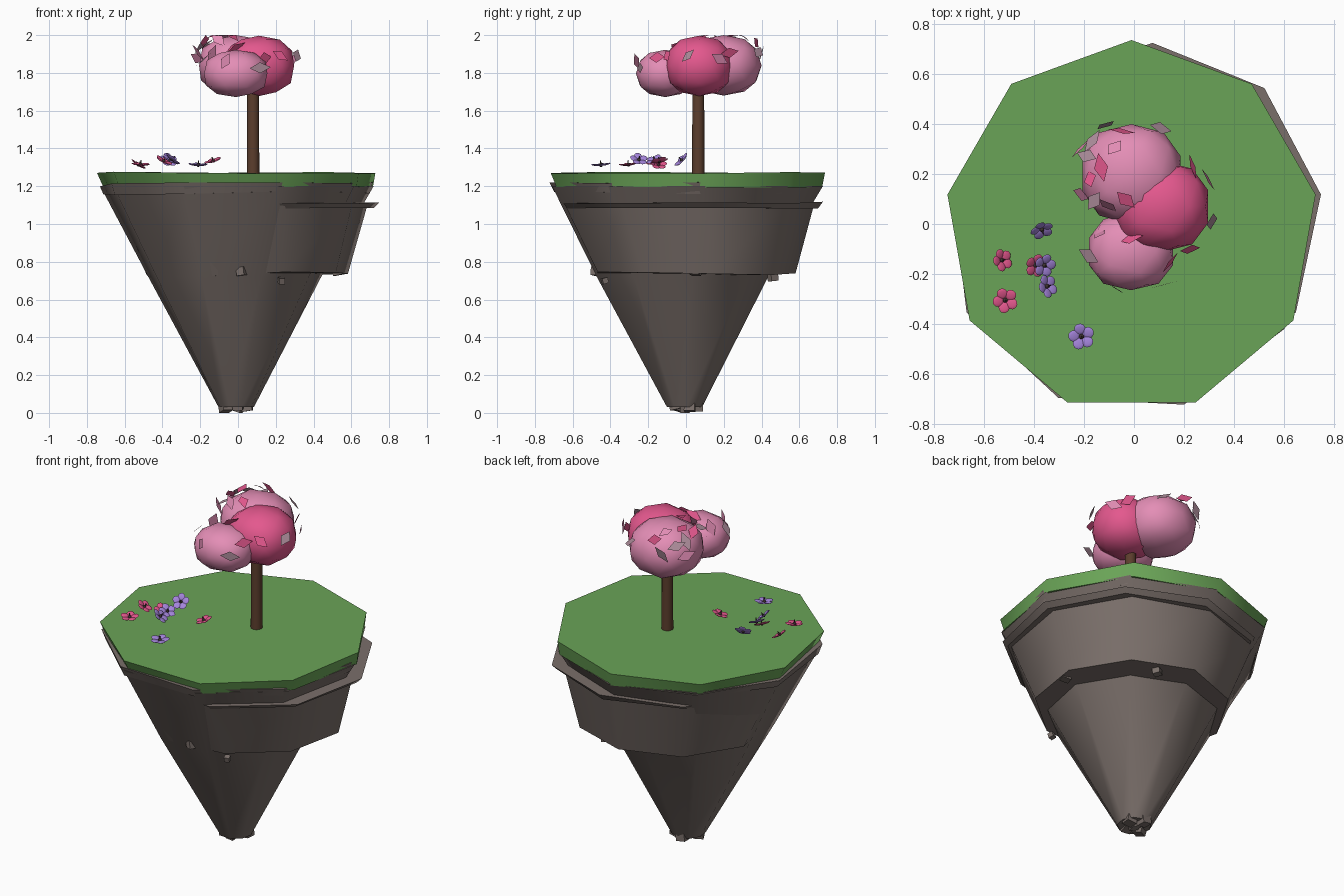
import bpy, bmesh, math, random
from mathutils import Vector, Matrix

if "Cube" in bpy.data.objects:
    bpy.data.objects.remove(bpy.data.objects["Cube"])

random.seed(4)


def mat(name, r, g, b):
    lin = [((c / 255 + 0.055) / 1.055) ** 2.4 for c in (r, g, b)]
    m = bpy.data.materials.new(name)
    m.diffuse_color = (*lin, 1)
    m.use_nodes = True
    m.node_tree.nodes["Principled BSDF"].inputs["Base Color"].default_value = m.diffuse_color
    return m


ROCK = mat("rock", 122, 111, 106)
GRASS = mat("grass", 106, 164, 87)
BARK = mat("bark", 92, 62, 45)
PINK = mat("light_pink", 228, 142, 182)
HOT = mat("hot_pink", 228, 88, 142)
DUSTY = mat("dusty_pink", 172, 140, 154)
VIOLET = mat("violet", 165, 133, 220)
STAMEN = mat("dark_stamen", 62, 50, 48)


def finish(bm, name, mats, angle=None):
    bmesh.ops.recalc_face_normals(bm, faces=bm.faces)
    me = bpy.data.meshes.new(name)
    bm.to_mesh(me)
    bm.free()
    for m in mats:
        me.materials.append(m)
    ob = bpy.data.objects.new(name, me)
    bpy.context.collection.objects.link(ob)
    if angle:
        bpy.ops.object.select_all(action='DESELECT')
        ob.select_set(True)
        bpy.context.view_layer.objects.active = ob
        bpy.ops.object.shade_smooth_by_angle(angle=math.radians(angle))
    return ob


def stack(name, rings, material, sides=9, turn=90, jitter=0.0, angle=42):
    """Closed solid through rings of (centre x, centre y, z, radius)."""
    bm = bmesh.new()
    loops = []
    for cx, cy, z, r in rings:
        loop = []
        for i in range(sides):
            a = math.radians(turn + 360 * i / sides)
            dz = random.uniform(-jitter, jitter)
            loop.append(bm.verts.new((cx + r * math.cos(a), cy + r * math.sin(a), z + dz)))
        loops.append(loop)
    for lo, hi in zip(loops, loops[1:]):
        for i in range(sides):
            j = (i + 1) % sides
            bm.faces.new((lo[i], lo[j], hi[j], hi[i]))
    bm.faces.new(loops[0])
    bm.faces.new(loops[-1])
    return finish(bm, name, [material], angle)


# Floating island: cone, bulging band, ledges and grass cap
stack("rock_cone", [(-0.01, -0.01, 0.03, 0.095), (-0.02, -0.03, 0.72, 0.465),
                    (-0.01, -0.01, 1.20, 0.735)], ROCK, turn=88)
stack("rock_band", [(0.05, 0.04, 0.735, 0.54), (0.015, 0.0, 1.10, 0.68)], ROCK, turn=90, jitter=0.012)
stack("rock_ledge", [(0.045, 0.02, 1.085, 0.68), (0.05, 0.02, 1.112, 0.705)], ROCK, turn=88, jitter=0.006)
stack("rock_rim", [(-0.015, -0.015, 1.165, 0.715), (-0.015, -0.02, 1.21, 0.735)], ROCK, turn=87, jitter=0.012)
stack("grass_cap", [(0, -0.005, 1.195, 0.725), (-0.01, -0.012, 1.272, 0.748)], GRASS, jitter=0.005)

# Loose stone chips on the band edge and at the tip
bm = bmesh.new()
chips = [(0.02, -0.475, 0.75, 0.026), (0.23, -0.43, 0.70, 0.018), (0.53, 0.05, 0.755, 0.03),
         (-0.43, -0.1, 0.76, 0.025), (0.22, 0.46, 0.72, 0.025),
         (-0.065, -0.03, 0.036, 0.034), (0.045, 0.02, 0.038, 0.034), (0.0, -0.06, 0.045, 0.032),
         (-0.02, 0.06, 0.04, 0.034), (0.0, 0.0, 0.032, 0.03)]
for x, y, z, s in chips:
    rot = Matrix.Rotation(random.uniform(0, 3), 4, 'Z') @ Matrix.Rotation(random.uniform(-.3, .3), 4, 'X')
    bmesh.ops.create_cube(bm, size=1.7 * s, matrix=Matrix.Translation((x, y, z)) @ rot)
for v in bm.verts:
    v.co.z = max(v.co.z, 0.0)
finish(bm, "stone_chips", [ROCK])

# Tree trunk
stack("trunk", [(0.08, 0.065, 1.25, 0.033), (0.08, 0.065, 1.76, 0.031)], BARK, sides=12)

# Canopy blobs: centre, radii, colour (slightly boxy spheres)
blobs = [("canopy_back", (-0.01, 0.2, 1.84), (0.205, 0.2, 0.16), PINK),
         ("canopy_side", (0.11, 0.07, 1.837), (0.195, 0.182, 0.16), HOT),
         ("canopy_front", (-0.012, -0.11, 1.797), (0.175, 0.155, 0.125), PINK)]
for name, c, r, m in blobs:
    bm = bmesh.new()
    bmesh.ops.create_icosphere(bm, subdivisions=2, radius=1.0)
    for v in bm.verts:
        p = [math.copysign(abs(t) ** 0.87, t) for t in v.co]
        v.co = Vector([c[k] + r[k] * p[k] for k in range(3)])
    finish(bm, name, [m], 60)

# Blossom petals: flat diamonds (blob index, azimuth, elevation) around the canopy
bm = bmesh.new()
spots = [(0, 115, 15), (0, 100, 40), (0, 155, 10), (0, 160, 35), (0, 185, 45), (0, 200, 20),
         (0, 215, 40), (0, 260, 65), (0, 120, 60), (0, 60, 20), (1, 55, 20), (1, 30, 10),
         (1, 345, 15), (1, 300, 15), (2, 150, 45), (2, 185, 30), (2, 90, 75), (2, 255, 25),
         (2, 310, 10), (2, 345, 35), (0, 235, 50), (0, 140, 30), (0, 170, 60)]
for n, (b, az, el) in enumerate(spots):
    _, c, r, _ = blobs[b]
    az, el = math.radians(az), math.radians(el)
    d = Vector((math.cos(el) * math.cos(az), math.cos(el) * math.sin(az), math.sin(el)))
    pos = Vector([c[k] + 1.1 * r[k] * math.copysign(abs(d[k]) ** 0.87, d[k]) for k in range(3)])
    tilt = Vector([random.uniform(-0.6, 0.6) for _ in range(3)])
    q = (d + tilt).to_track_quat('Z', 'Y').to_matrix() @ Matrix.Rotation(random.uniform(0, 3), 3, 'Z')
    w, h = 0.029, random.uniform(0.045, 0.06)
    pts = [pos + q @ Vector(p) for p in ((w, 0, 0), (0, h, 0), (-w, 0, 0), (0, -h, 0))]
    for p in pts:
        p.z = min(p.z, 2.0)
    f = bm.faces.new([bm.verts.new(p) for p in pts])
    f.material_index = n % 3
finish(bm, "blossom_petals", [DUSTY, HOT, PINK])


def flower(name, pos, normal, material, size=0.05):
    """Five rounded petals, a dark heart and a short stamen."""
    bm = bmesh.new()
    for i in range(5):
        turn = Matrix.Rotation(math.tau * i / 5 + 0.3, 4, 'Z') @ Matrix.Rotation(-0.2, 4, 'Y')
        place = turn @ Matrix.Translation((size * 0.6, 0, 0)) @ Matrix.Diagonal((1, 1, 0.2, 1))
        bmesh.ops.create_uvsphere(bm, u_segments=10, v_segments=6, radius=size * 0.45, matrix=place)
    count = len(bm.faces)
    bmesh.ops.create_uvsphere(bm, u_segments=8, v_segments=6, radius=size * 0.2,
                              matrix=Matrix.Translation((0, 0, size * 0.08)))
    bmesh.ops.create_cone(bm, cap_ends=True, segments=6, radius1=0.003, radius2=0.003,
                          depth=size * 0.5, matrix=Matrix.Translation((0, 0, size * 0.3)))
    bm.faces.ensure_lookup_table()
    for f in bm.faces[count:]:
        f.material_index = 1
    rot = Vector(normal).to_track_quat('Z', 'Y').to_matrix().to_4x4()
    bmesh.ops.transform(bm, matrix=Matrix.Translation(pos) @ rot, verts=bm.verts)
    finish(bm, name, [material, STAMEN], 50)


# Flowers hovering just above the grass
flower("pink_flower_1", (-0.53, -0.145, 1.31), (0.65, 0.1, 1), HOT, 0.045)
flower("pink_flower_2", (-0.515, -0.305, 1.31), (0.05, -0.1, 1), HOT)
flower("pink_flower_3", (-0.395, -0.165, 1.33), (0.5, -0.3, 1), HOT, 0.047)
flower("pink_flower_4", (-0.13, -0.14, 1.33), (-0.3, -0.2, 1), HOT, 0.047)
flower("violet_flower_1", (-0.37, -0.02, 1.335), (0.3, -0.8, 0.75), VIOLET, 0.047)
flower("violet_flower_2", (-0.36, -0.165, 1.335), (0.5, -0.3, 1), VIOLET, 0.047)
flower("violet_flower_3", (-0.35, -0.25, 1.338), (0.75, 0.2, 0.9), VIOLET, 0.047)
flower("violet_flower_4", (-0.21, -0.45, 1.308), (0.02, -0.08, 1), VIOLET, 0.052)
